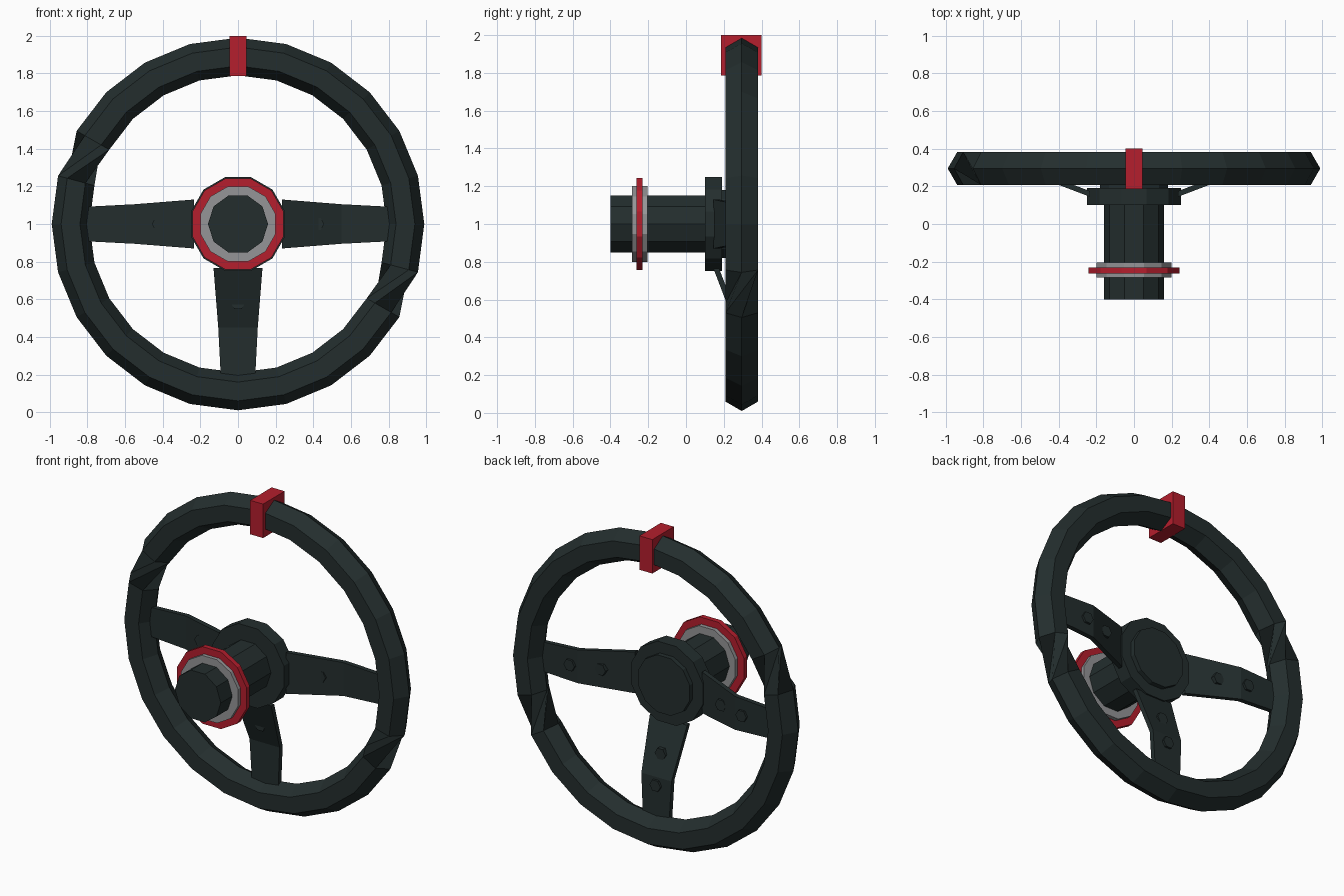
import bpy, bmesh, math
from mathutils import Matrix, Vector

if "Cube" in bpy.data.objects:
    bpy.data.objects.remove(bpy.data.objects["Cube"])


def material(name, rgb):
    m = bpy.data.materials.new(name)
    m.diffuse_color = (*rgb, 1)
    m.use_nodes = True
    m.node_tree.nodes["Principled BSDF"].inputs["Base Color"].default_value = m.diffuse_color
    return m


DARK = material("charcoal", (0.017, 0.027, 0.027))
RED = material("red", (0.46, 0.013, 0.026))
GREY = material("grey", (0.30, 0.30, 0.31))


def finish(name, bm, mat):
    bmesh.ops.recalc_face_normals(bm, faces=bm.faces)
    me = bpy.data.meshes.new(name)
    bm.to_mesh(me)
    bm.free()
    me.materials.append(mat)
    ob = bpy.data.objects.new(name, me)
    bpy.context.collection.objects.link(ob)
    return ob


def disc(name, sides, apothem, y0, y1, mat, x=0.0, z=1.0, turn=0.0):
    """Prism along y with flat sides facing +-x."""
    bm = bmesh.new()
    r = apothem / math.cos(math.pi / sides)
    mtx = (Matrix.Translation((x, (y0 + y1) / 2, z))
           @ Matrix.Rotation(math.pi / 2, 4, 'X')
           @ Matrix.Rotation(math.pi / sides + turn, 4, 'Z'))
    bmesh.ops.create_cone(bm, cap_ends=True, segments=sides, radius1=r, radius2=r,
                          depth=y1 - y0, matrix=mtx)
    return finish(name, bm, mat)


# Rim: hexagonal tube with two twisted segments opposite each other
SEG, SIDES = 24, 6
bm = bmesh.new()
rings = []
for i in range(SEG):
    t = math.tau * i / SEG
    ring = []
    for k in range(SIDES):
        p = math.tau * k / SIDES
        r = 0.89 + 0.1 * math.cos(p)
        ring.append(bm.verts.new((r * math.cos(t), 0.295 + 0.1 * math.sin(p), 1 + r * math.sin(t))))
    rings.append(ring)
for i in range(SEG):
    a, b = rings[i], rings[(i + 1) % SEG]
    s = 2 if i in (10, 22) else 0
    for k in range(SIDES):
        bm.faces.new((a[k], a[(k + 1) % SIDES], b[(k + 1 + s) % SIDES], b[(k + s) % SIDES]))
finish("rim", bm, DARK)

# Spokes: bent tapered plates with two bolts each on the back
STATIONS = [(0.235, 0.145, 0.13), (0.55, 0.265, 0.105), (0.84, 0.27, 0.09)]
for label, ang in (("right", 0), ("left", math.pi), ("lower", -math.pi / 2)):
    u = Vector((math.cos(ang), 0, math.sin(ang)))
    v = Vector((-math.sin(ang), 0, math.cos(ang)))
    base = Vector((0, 0, 1))
    bm = bmesh.new()
    loops = []
    for r, y, w in STATIONS:
        loops.append([bm.verts.new(base + u * r + v * sv * w + Vector((0, y + dy, 0)))
                      for sv, dy in ((-1, 0), (1, 0), (1, 0.03), (-1, 0.03))])
    for a, b in zip(loops, loops[1:]):
        for k in range(4):
            bm.faces.new((a[k], a[(k + 1) % 4], b[(k + 1) % 4], b[k]))
    bm.faces.new(loops[0])
    bm.faces.new(loops[-1])
    finish(label + "_spoke", bm, DARK)
    for n, (r, top) in enumerate(((0.6, 0.31), (0.42, 0.258))):
        c = base + u * r
        disc(f"{label}_bolt_{n + 1}", 6, 0.033, top - 0.04, top, DARK, c.x, c.z)

# Hub, rear cap and column
disc("hub", 12, 0.25, 0.10, 0.19, DARK)
disc("rear_cap", 12, 0.18, 0.18, 0.22, DARK)
disc("column", 10, 0.152, -0.40, 0.12, DARK)

# Collars around the column
disc("grey_collar", 12, 0.20, -0.285, -0.205, GREY)
disc("red_collar", 12, 0.243, -0.262, -0.23, RED)

# Centre marker on top of the rim
bm = bmesh.new()
bmesh.ops.create_cube(bm, size=1, matrix=Matrix.Translation((0, 0.293, 1.893))
                      @ Matrix.Diagonal((0.09, 0.214, 0.214, 1)))
finish("top_marker", bm, RED)
